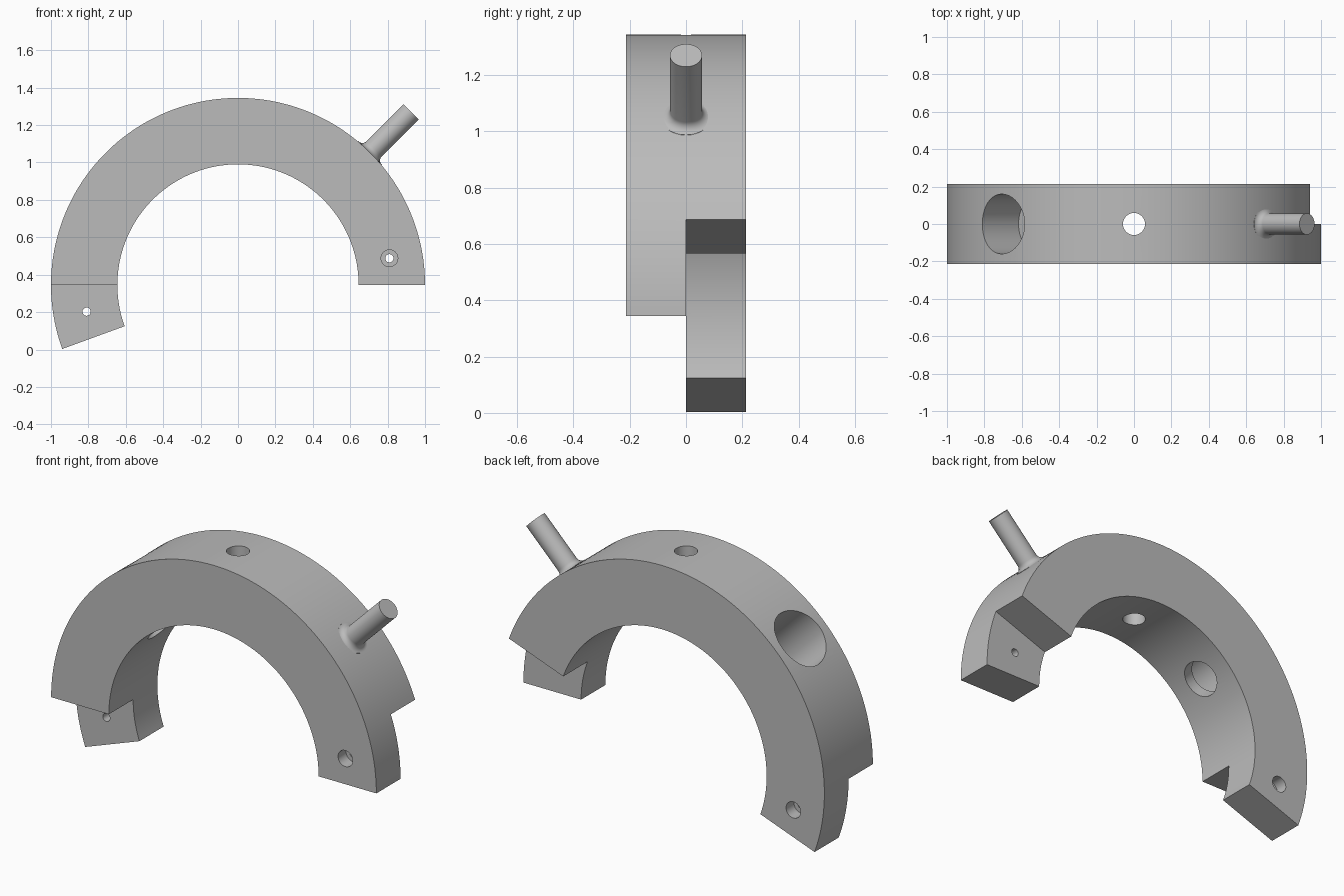
import bpy, bmesh, math
from mathutils import Vector

if "Cube" in bpy.data.objects:
    bpy.data.objects.remove(bpy.data.objects["Cube"])

CZ, RO, RI, W = 0.345, 1.0, 0.645, 0.213   # ring centre height, radii, half width

grey = bpy.data.materials.new("plain grey")
grey.diffuse_color = (0.5, 0.5, 0.5, 1)
grey.use_nodes = True
grey.node_tree.nodes["Principled BSDF"].inputs["Base Color"].default_value = grey.diffuse_color


def finish(name, bm):
    bmesh.ops.remove_doubles(bm, verts=bm.verts, dist=1e-5)
    bmesh.ops.recalc_face_normals(bm, faces=bm.faces)
    me = bpy.data.meshes.new(name)
    bm.to_mesh(me)
    bm.free()
    me.materials.append(grey)
    ob = bpy.data.objects.new(name, me)
    bpy.context.collection.objects.link(ob)
    return ob


def polar(deg, r, y=0.0):
    a = math.radians(deg)
    return Vector((r * math.cos(a), y, CZ + r * math.sin(a)))


def lathe(name, profile, origin, direction, segs=48):
    """Closed turned solid; profile is (radius, distance along direction)."""
    bm = bmesh.new()
    q = Vector((0, 0, 1)).rotation_difference(Vector(direction))
    rings = []
    for r, h in profile:
        rings.append([bm.verts.new(Vector(origin) + q @ Vector(
            (r * math.cos(k * math.tau / segs), r * math.sin(k * math.tau / segs), h)))
            for k in range(segs)])
    for a, b in zip(rings, rings[1:]):
        for k in range(segs):
            j = (k + 1) % segs
            bm.faces.new((a[k], a[j], b[j], b[k]))
    bm.faces.new(rings[0])
    bm.faces.new(rings[-1])
    return finish(name, bm)


# Half ring: front layer spans 0-180 deg, back layer 20-200 deg (lap joints)
STEP, N = 2, 100
layers = [(-W, 0.0, 0, 90), (0.0, W, 10, 100)]


def solid(i, l):
    return l in (0, 1) and layers[l][2] <= i < layers[l][3]


bm = bmesh.new()


def quad(*pts):
    bm.faces.new([bm.verts.new(p) for p in pts])


for l, (y0, y1, first, last) in enumerate(layers):
    for i in range(first, last):
        a, b = i * STEP, (i + 1) * STEP
        for r in (RI, RO):
            quad(polar(a, r, y0), polar(b, r, y0), polar(b, r, y1), polar(a, r, y1))
        for y, n in ((y0, l - 1), (y1, l + 1)):
            if not solid(i, n):
                quad(polar(a, RI, y), polar(b, RI, y), polar(b, RO, y), polar(a, RO, y))
        for ang, n in ((a, i - 1), (b, i + 1)):
            if not solid(n, l):
                quad(polar(ang, RI, y0), polar(ang, RO, y0), polar(ang, RO, y1), polar(ang, RI, y1))
ring = finish("half_ring", bm)

# Holes: top bore, stepped side bore, counterbored screw holes in both tabs
centre = (0, 0, CZ)
diag = math.sqrt(0.5)
screw = [(0.022, -0.1), (0.022, W - 0.07), (0.045, W - 0.07), (0.045, W + 0.1)]
cutters = [
    lathe("top_bore_cutter", [(0.059, 0.5), (0.059, 1.2)], centre, (0, 0, 1)),
    lathe("side_bore_cutter", [(0.1, 0.5), (0.1, 0.713), (0.16, 0.713), (0.16, 1.2)],
          centre, (-diag, 0, diag)),
    lathe("front_screw_cutter", screw, polar(10, 0.822), (0, -1, 0), 32),
    lathe("back_screw_cutter", screw, polar(190, 0.822), (0, 1, 0), 32),
]
bpy.context.view_layer.objects.active = ring
for c in cutters:
    c.hide_render = True
    m = ring.modifiers.new(c.name, 'BOOLEAN')
    m.operation, m.solver, m.object = 'DIFFERENCE', 'EXACT', c
    bpy.ops.object.modifier_apply(modifier=m.name)
for c in cutters:
    bpy.data.objects.remove(c)

# Pin with a filleted foot
R, F = 0.057, 0.032
foot = [(R + F * (1 - math.sin(t)), 0.998 + F * (1 - math.cos(t)))
        for t in (k * math.pi / 16 for k in range(9))]
pin = lathe("pin", [(R + F, 0.98)] + foot + [(R, 1.308)], centre, (diag, 0, diag))

for ob in (ring, pin):
    bpy.ops.object.select_all(action='DESELECT')
    ob.select_set(True)
    bpy.context.view_layer.objects.active = ob
    bpy.ops.object.shade_smooth_by_angle(angle=math.radians(30))
